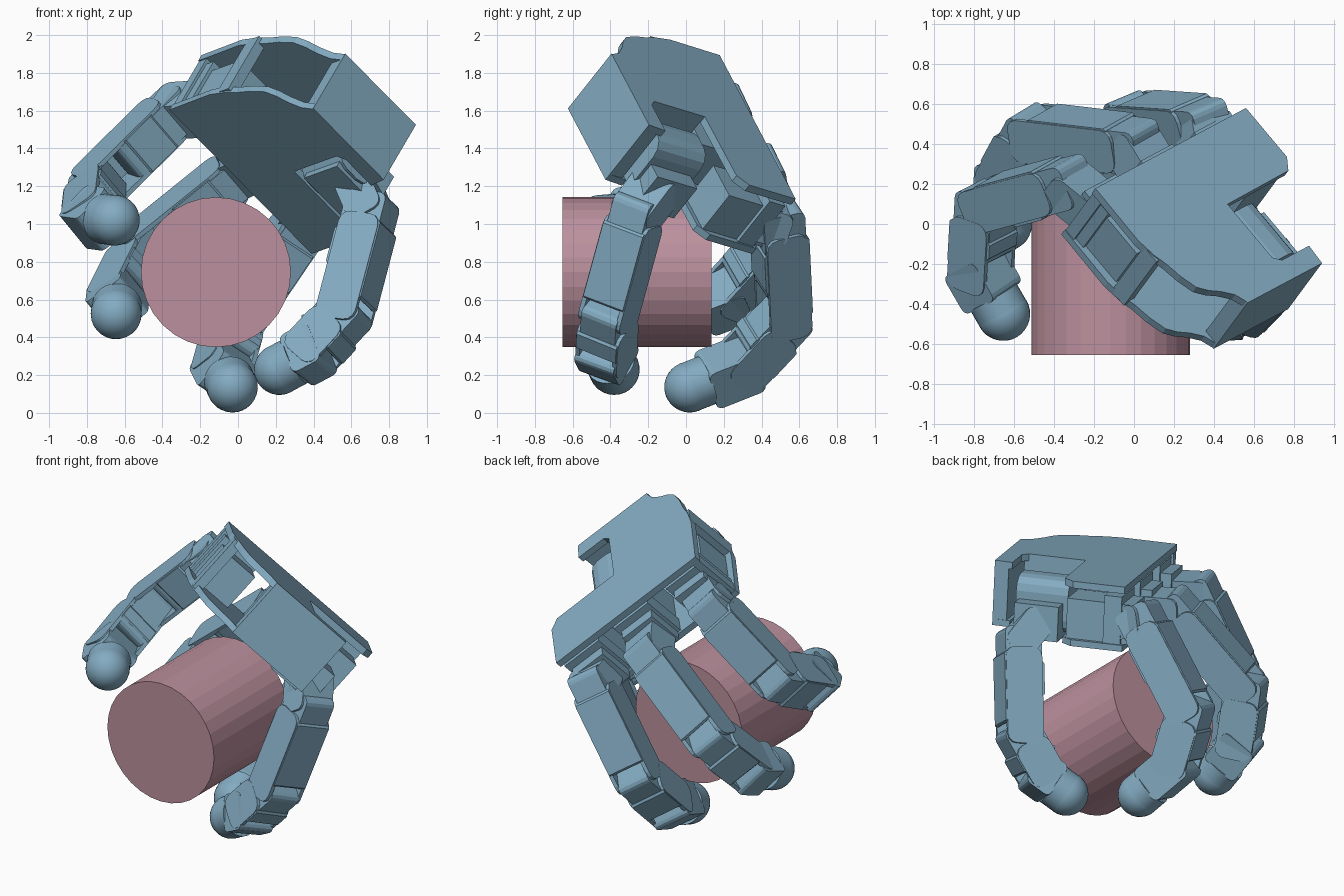
import bpy, bmesh, math
from mathutils import Vector as V, Matrix

if "Cube" in bpy.data.objects:
    bpy.data.objects.remove(bpy.data.objects["Cube"])

# palm frame: U across the knuckles, F toward the fingers, N out of the back of the hand
N = V((.418, .565, .712)).normalized()
U = V((.664, .359, -.655))
U = (U - N * U.dot(N)).normalized()
F = N.cross(U)


def material(name, rgb):
    m = bpy.data.materials.new(name)
    m.diffuse_color = (*rgb, 1)
    m.use_nodes = True
    m.node_tree.nodes["Principled BSDF"].inputs["Base Color"].default_value = m.diffuse_color
    return m


BLUE = material("blue_plastic", (.23, .41, .54))
PINK = material("pink_plastic", (.50, .28, .34))


def finish(bm, name, mat, smooth=False):
    bmesh.ops.recalc_face_normals(bm, faces=bm.faces)
    me = bpy.data.meshes.new(name)
    bm.to_mesh(me)
    bm.free()
    me.materials.append(mat)
    ob = bpy.data.objects.new(name, me)
    bpy.context.collection.objects.link(ob)
    if smooth:
        bpy.ops.object.select_all(action='DESELECT')
        ob.select_set(True)
        bpy.context.view_layer.objects.active = ob
        bpy.ops.object.shade_smooth_by_angle(angle=math.radians(40))
    return ob


def prism(bm, pts, o, ex, ey, ez, h0, h1):
    lo = [bm.verts.new(o + ex * x + ey * y + ez * h0) for x, y in pts]
    hi = [bm.verts.new(o + ex * x + ey * y + ez * h1) for x, y in pts]
    bm.faces.new(lo)
    bm.faces.new(hi)
    n = len(pts)
    for i in range(n):
        bm.faces.new((lo[i], lo[(i + 1) % n], hi[(i + 1) % n], hi[i]))


def rounded(x0, x1, y0, y1, r, steps=3):
    pts = []
    for cx, cy, a in ((x1 - r, y1 - r, 0), (x0 + r, y1 - r, 90),
                      (x0 + r, y0 + r, 180), (x1 - r, y0 + r, 270)):
        for k in range(steps + 1):
            t = math.radians(a + 90 * k / steps)
            pts.append((cx + r * math.cos(t), cy + r * math.sin(t)))
    return pts


def palm_box(bm, a0, a1, b0, b1, c0, c1):
    prism(bm, [(a0, b0), (a1, b0), (a1, b1), (a0, b1)], V((0, 0, 0)), U, F, N, c0, c1)


# palm: two outline plates with notch for the thumb, wrist wall and struts
outline = [(-1.325, -.172), (-1.33, -.52), (-1.31, -.63), (-1.285, -.70), (-1.265, -.79),
           (-1.23, -.88), (-1.18, -.925), (-1.12, -.96), (-1.06, -1.01), (-1.025, -1.079),
           (-.463, -1.079), (-.455, -.966), (-.66, -.966), (-.70, -.93), (-.70, -.572),
           (-.233, -.567), (-.18, -.50), (-.18, -.172)]
for name, c0, c1 in (("palm_back_plate", 1.325, 1.368), ("palm_front_plate", .96, 1.0)):
    bm = bmesh.new()
    prism(bm, outline, V((0, 0, 0)), U, F, N, c0, c1)
    finish(bm, name, BLUE)
bm = bmesh.new()
palm_box(bm, -1.03, -.463, -1.079, -.99, .96, 1.368)
finish(bm, "wrist_block", BLUE)
bm = bmesh.new()
palm_box(bm, -1.32, -1.26, -.66, -.56, .97, 1.36)
palm_box(bm, -1.32, -1.27, -.24, -.175, .97, 1.36)
palm_box(bm, -.74, -.705, -.96, -.57, .97, 1.36)
finish(bm, "palm_struts", BLUE)

# knuckle motors inside the palm
for i, a in enumerate((-1.165, -.735, -.33)):
    bm = bmesh.new()
    palm_box(bm, a - .12, a + .12, -.54, -.12, 1.0, 1.25)
    palm_box(bm, a - .14, a + .14, -.30, -.19, .99, 1.30)
    finish(bm, f"knuckle_motor_{i + 1}", BLUE)


def finger(name, root, joints):
    pts = [V(p) for p in joints]
    root = V(root)
    axis = (pts[1] - pts[0]).cross(pts[3] - pts[1]).normalized()
    bm = bmesh.new()

    def part(p, d, x0, x1, y0, y1, h0, h1, r, steps=3):
        e = axis.cross(d).normalized()      # e points to the palm side
        prism(bm, rounded(x0, x1, y0, y1, r, steps), p, d, e, e.cross(d) * -1, h0, h1)

    # knuckle bracket
    d = pts[0] - root
    L = d.length
    d.normalize()
    part(root, d, 0, L + .06, -.10, .10, -.115, .115, .05)
    # two hinged links: motor, side cheeks, back cover
    for p, q in ((pts[0], pts[1]), (pts[1], pts[2])):
        d = q - p
        L = d.length
        d.normalize()
        part(p, d, -.09, .68 * L, -.115, .115, -.105, .105, .04)
        for s in (-1, 1):
            h = sorted((s * .10, s * .125))
            part(p, d, .04, L + .05, -.12, .11, *h, .06)
        part(p, d, .07, L - .08, -.128, -.10, -.12, .12, .012, 1)
        part(p, d, .13, .58 * L, .10, .125, -.115, .115, .012, 1)
    # fingertip block
    d = pts[3] - pts[2]
    L = d.length
    d.normalize()
    part(pts[2], d, -.09, L - .09, -.12, .115, -.12, .12, .035)
    finish(bm, name, BLUE)
    # domed tip
    bm = bmesh.new()
    rot = d.to_track_quat('Z', 'Y').to_matrix().to_4x4()
    bmesh.ops.create_uvsphere(bm, u_segments=28, v_segments=16, radius=.135,
                              matrix=Matrix.Translation(pts[3]) @ rot)
    bmesh.ops.create_cone(bm, cap_ends=True, segments=28, radius1=.134, radius2=.134, depth=.1,
                          matrix=Matrix.Translation(pts[3] - d * .05) @ rot)
    finish(bm, name + "_tip", BLUE, True)


def palm_point(a, b, c):
    return U * a + F * b + N * c


finger("outer_finger", palm_point(-1.165, -.2, 1.11),
       [(-.34, .20, 1.60), (-.745, .09, 1.20), (-.765, -.26, 1.035), (-.655, -.45, 1.02)])
finger("middle_finger", palm_point(-.735, -.2, 1.11),
       [(0, .39, 1.27), (-.51, .45, .86), (-.635, .22, .61), (-.645, 0, .525)])
finger("inner_finger", palm_point(-.33, -.2, 1.11),
       [(.35, .49, 1.02), (-.01, .515, .49), (-.08, .28, .24), (-.03, .02, .137)])
finger("thumb", palm_point(-.45, -.77, 1.06),
       [(.70, -.26, 1.06), (.555, -.41, .51), (.37, -.42, .31), (.22, -.38, .23)])

# thumb motor in the palm notch
bm = bmesh.new()
prism(bm, rounded(-.70, -.44, .95, 1.29, .09), V((0, 0, 0)), U, N, F, -.93, -.60)
palm_box(bm, -.66, -.34, -.91, -.63, .93, 1.15)
finish(bm, "thumb_motor", BLUE)

# held cylinder
bm = bmesh.new()
bmesh.ops.create_cone(bm, cap_ends=True, segments=32, radius1=.397, radius2=.397, depth=.79,
                      matrix=Matrix.Translation((-.117, -.26, .745)) @ Matrix.Rotation(math.pi / 2, 4, 'X'))
finish(bm, "held_cylinder", PINK)
